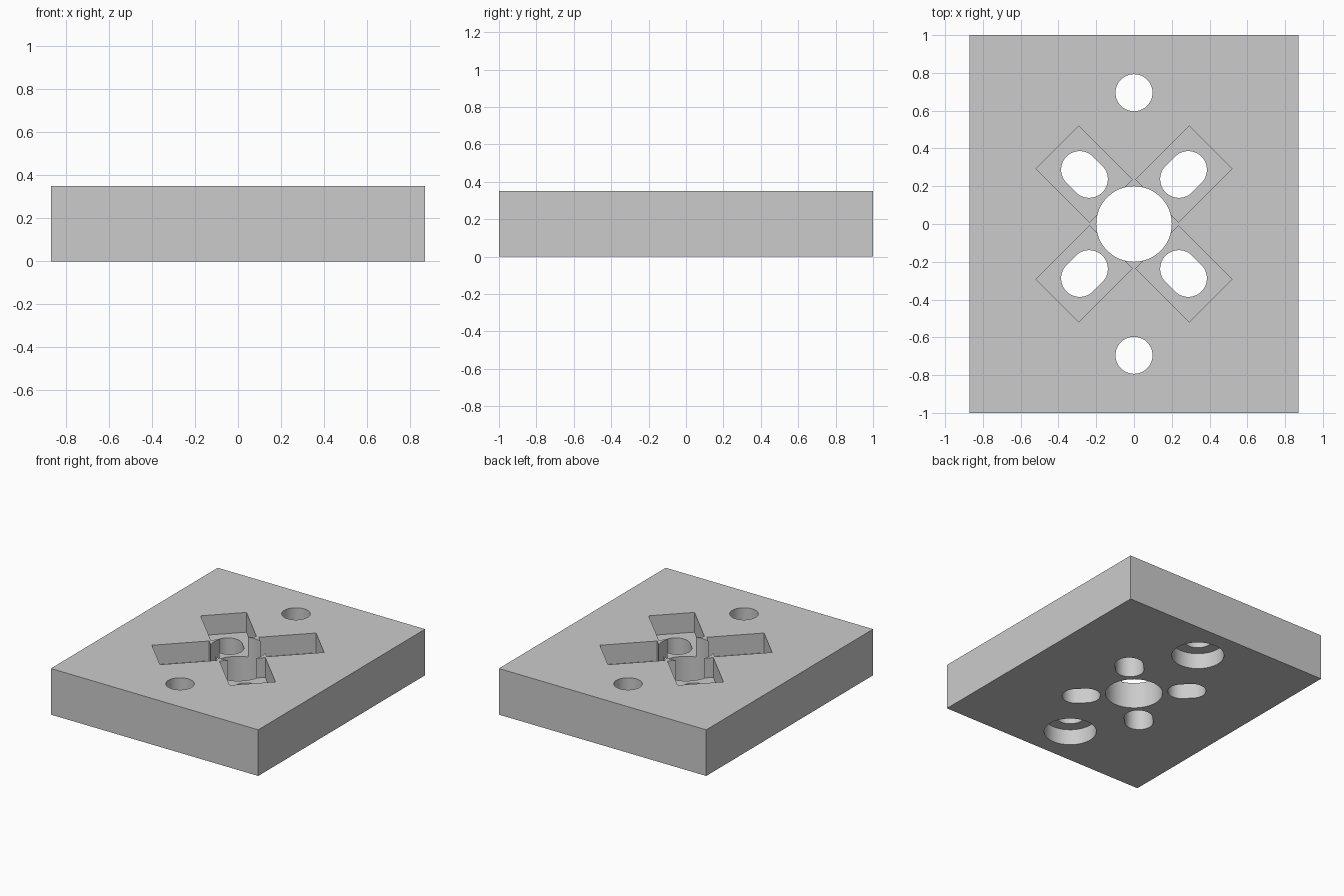
import bpy
import bmesh
from math import pi, cos, sin, radians

old = bpy.data.objects.get("Cube")
if old:
    bpy.data.objects.remove(old, do_unlink=True)

WIDTH, DEPTH, HEIGHT = 1.74, 2.0, 0.35
OVER = 0.1          # how far cutters reach past the plate
SEGMENTS = 64

grey = bpy.data.materials.new("plain grey")
grey.use_nodes = True
colour = (0.6, 0.6, 0.6, 1)
grey.diffuse_color = colour
grey.node_tree.nodes["Principled BSDF"].inputs["Base Color"].default_value = colour


def prism(name, outline, z0, z1):
    """Extrude a flat counter-clockwise outline from z0 up to z1."""
    bm = bmesh.new()
    base = bm.faces.new([bm.verts.new((x, y, z0)) for x, y in outline])
    top = bmesh.ops.extrude_face_region(bm, geom=[base])["geom"]
    verts = [v for v in top if isinstance(v, bmesh.types.BMVert)]
    bmesh.ops.translate(bm, verts=verts, vec=(0, 0, z1 - z0))
    bmesh.ops.recalc_face_normals(bm, faces=bm.faces)
    mesh = bpy.data.meshes.new(name)
    bm.to_mesh(mesh)
    bm.free()
    mesh.materials.append(grey)
    obj = bpy.data.objects.new(name, mesh)
    bpy.context.collection.objects.link(obj)
    return obj


def rectangle(x0, x1, half):
    return [(x0, -half), (x1, -half), (x1, half), (x0, half)]


def arc(cx, cy, r, start, sweep, steps):
    return [(cx + r * cos(start + sweep * i / steps),
             cy + r * sin(start + sweep * i / steps)) for i in range(steps + 1)]


def circle(cy, r):
    return arc(0, cy, r, 0, 2 * pi, SEGMENTS)[:-1]


def slot(x0, x1, r):
    half = SEGMENTS // 2
    return arc(x1, 0, r, -pi / 2, pi, half) + arc(x0, 0, r, pi / 2, pi, half)


def turned(outline, angle):
    c, s = cos(angle), sin(angle)
    return [(x * c - y * s, x * s + y * c) for x, y in outline]


# Plate
plate = prism("mounting_plate", rectangle(-WIDTH / 2, WIDTH / 2, DEPTH / 2), 0, HEIGHT)
cutters = [prism("centre_bore", circle(0, 0.2), -OVER, HEIGHT + OVER)]

# Four diagonal pockets, each with a through slot
for i in range(4):
    angle = radians(45 + 90 * i)
    cutters.append(prism("pocket", turned(rectangle(0.173, 0.573, 0.16), angle),
                         0.2, HEIGHT + OVER))
    cutters.append(prism("slot", turned(slot(0.336, 0.406, 0.099), angle),
                         -OVER, HEIGHT + OVER))

# Bolt holes with counterbores underneath
for y in (-0.695, 0.695):
    cutters.append(prism("bolt_hole", circle(y, 0.098), -OVER, HEIGHT + OVER))
    cutters.append(prism("counterbore", circle(y, 0.183), -OVER, 0.12))

# Cut everything out of the plate
bpy.ops.object.select_all(action="DESELECT")
bpy.context.view_layer.objects.active = plate
plate.select_set(True)
for cutter in cutters:
    mod = plate.modifiers.new(cutter.name, "BOOLEAN")
    mod.operation = "DIFFERENCE"
    mod.solver = "EXACT"
    mod.object = cutter
    bpy.ops.object.modifier_apply(modifier=mod.name)
    bpy.data.objects.remove(cutter, do_unlink=True)

bpy.ops.object.shade_smooth_by_angle(angle=radians(30))
